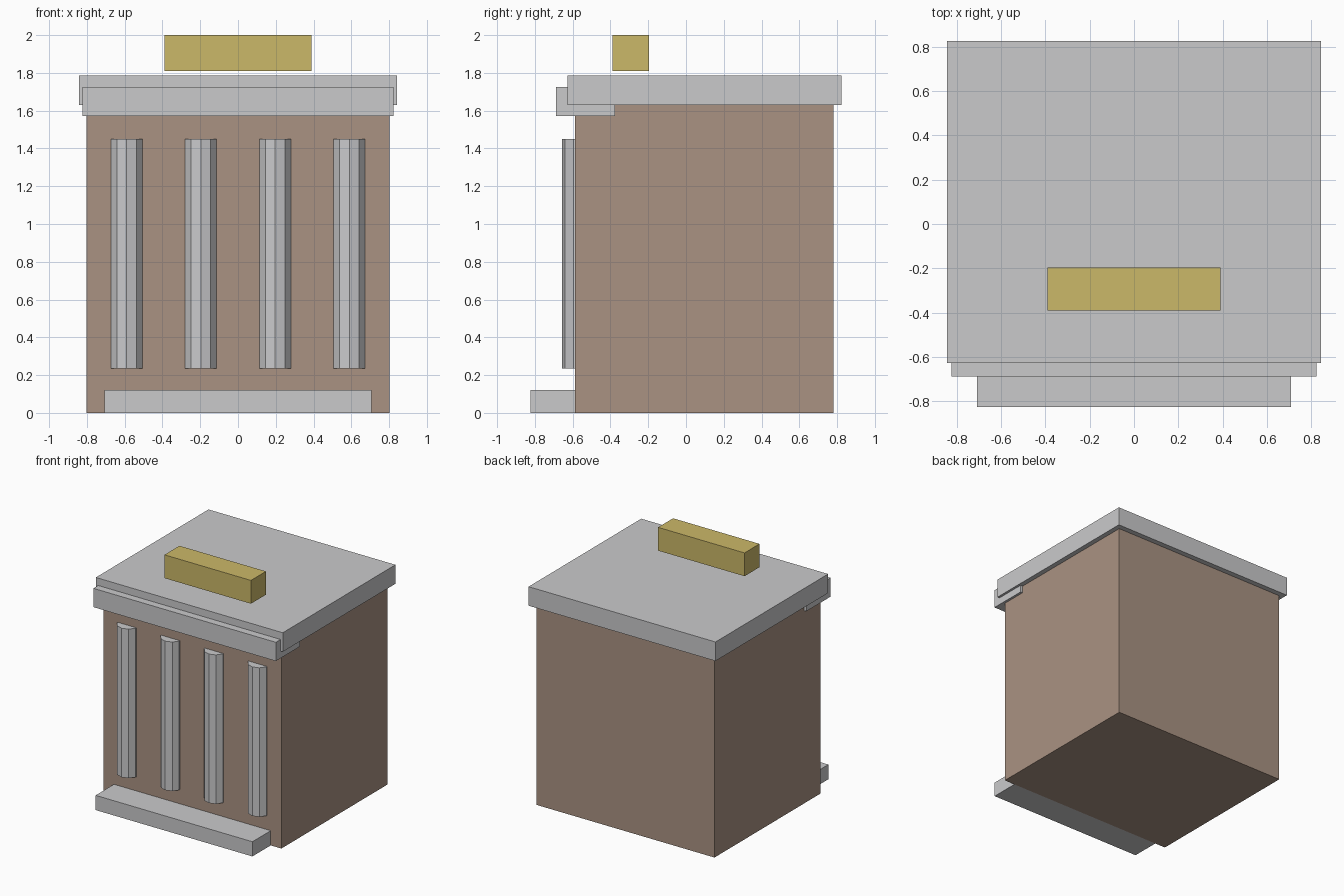
import bpy
import math

cube = bpy.data.objects.get("Cube")
if cube:
    bpy.data.objects.remove(cube, do_unlink=True)


def make_material(name, r, g, b):
    mat = bpy.data.materials.new(name)
    mat.use_nodes = True
    mat.diffuse_color = (r, g, b, 1)
    mat.node_tree.nodes["Principled BSDF"].inputs["Base Color"].default_value = (r, g, b, 1)
    return mat


stone = make_material("pale grey stone", 0.59, 0.59, 0.60)
brick = make_material("dusty brown wall", 0.40, 0.29, 0.225)
gold = make_material("muted gold", 0.60, 0.48, 0.14)


def finish(name, mat):
    obj = bpy.context.object
    obj.name = obj.data.name = name
    obj.data.materials.append(mat)
    return obj


def box(name, mat, half_width, y0, y1, z0, z1):
    """Box centred on x = 0, given by its extents."""
    bpy.ops.mesh.primitive_cube_add(size=1, location=(0, (y0 + y1) / 2, (z0 + z1) / 2))
    obj = finish(name, mat)
    obj.scale = (2 * half_width, y1 - y0, z1 - z0)
    bpy.ops.object.transform_apply(location=False, rotation=False, scale=True)


def column(name, x):
    """Ten-sided pilaster, half sunk in the front wall, one edge facing forward."""
    z0, z1 = 0.235, 1.45
    bpy.ops.mesh.primitive_cylinder_add(
        vertices=10, radius=0.088, depth=z1 - z0,
        location=(x, -0.569, (z0 + z1) / 2), rotation=(0, 0, math.pi))
    finish(name, stone)


# Main block and front step
wall_front = -0.588
box("main_building", brick, 0.803, wall_front, 0.78, 0, 1.64)
box("front_step", stone, 0.707, -0.824, wall_front, 0, 0.12)

# Roof slab and the lintel under its front edge
box("roof_slab", stone, 0.843, -0.627, 0.824, 1.63, 1.785)
box("front_lintel", stone, 0.823, -0.688, -0.375, 1.572, 1.725)

# Row of four evenly spaced columns
for i in range(4):
    column(f"column_{i + 1}", (i - 1.5) * 0.393)

# Blank sign block hovering just above the roof
box("roof_sign", gold, 0.39, -0.39, -0.197, 1.81, 2.0)
